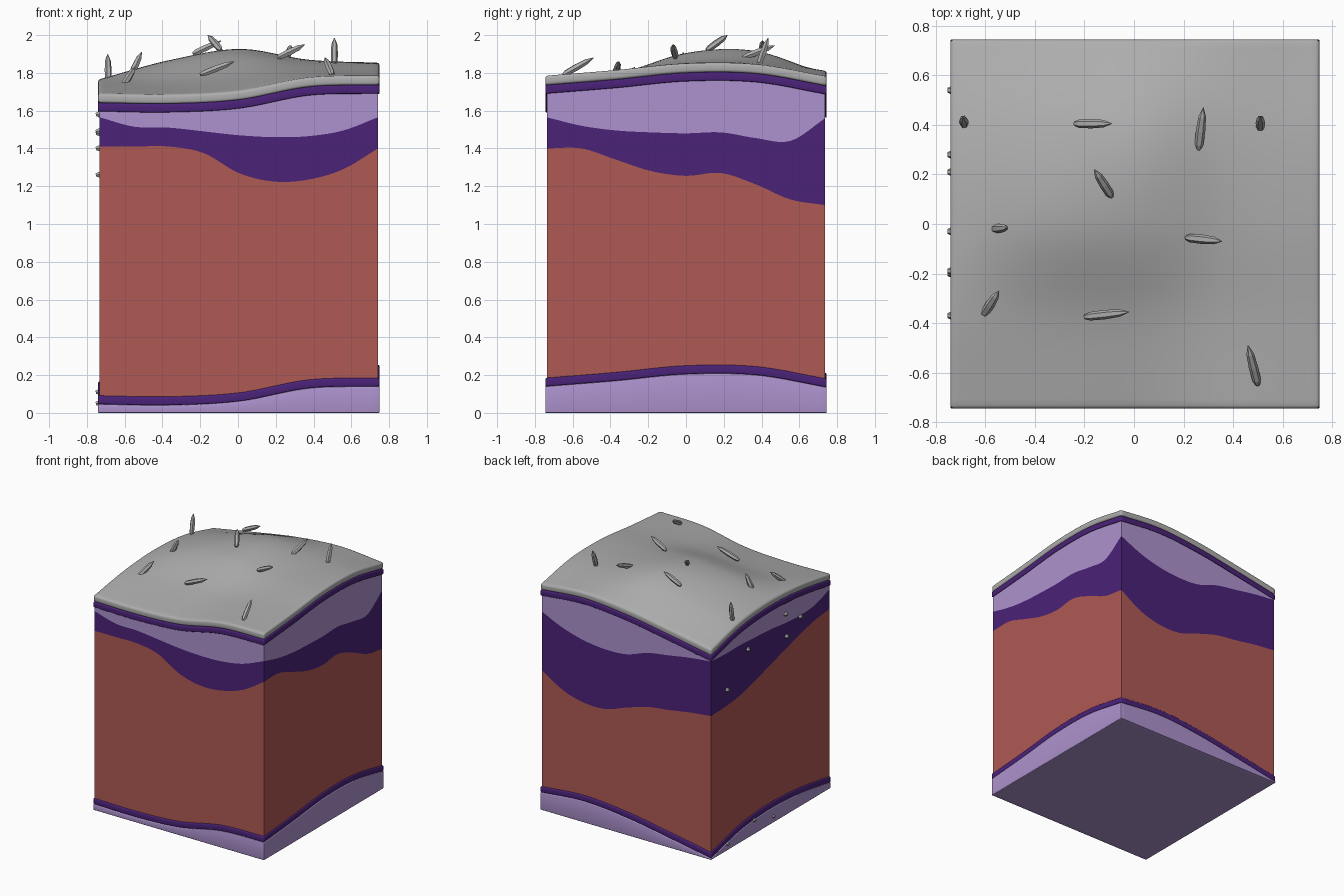
import bpy, bmesh, math
from mathutils import Vector

if "Cube" in bpy.data.objects:
    bpy.data.objects.remove(bpy.data.objects["Cube"])

OX, HALF, CORE = 0.004, 0.745, 0.737


def material(name, rgb):
    m = bpy.data.materials.new(name)
    m.diffuse_color = (*rgb, 1)
    m.use_nodes = True
    m.node_tree.nodes["Principled BSDF"].inputs["Base Color"].default_value = m.diffuse_color
    return m


GREY = material("stone grey", (0.42, 0.42, 0.42))
DARK = material("dark purple", (0.07, 0.016, 0.19))
LILAC = material("lilac", (0.42, 0.29, 0.62))
RED = material("clay red", (0.43, 0.10, 0.09))


def curve(vals, t):
    """Smooth interpolation through evenly spaced values, t in 0..1."""
    n = len(vals) - 1
    f = min(max(t, 0), 1) * n
    i = min(int(f), n - 1)
    u = f - i
    b, c = vals[i], vals[i + 1]
    a = vals[i - 1] if i > 0 else 2 * b - c
    d = vals[i + 2] if i + 2 <= n else 2 * c - b
    return b + 0.5 * u * (c - a + u * (2*a - 5*b + 4*c - d + u * (3*(b - c) + d - a)))


# terrain heights, rows from front to back, columns from left to right
HEIGHTS = [
    (1.69, 1.685, 1.705, 1.775, 1.785),
    (1.745, 1.755, 1.785, 1.81, 1.815),
    (1.765, 1.86, 1.905, 1.86, 1.85),
    (1.74, 1.84, 1.915, 1.865, 1.845),
    (1.655, 1.72, 1.78, 1.81, 1.78),
]


def terrain(x, y):
    tx, ty = (x / HALF + 1) / 2, (y / HALF + 1) / 2
    return curve([curve(r, tx) for r in HEIGHTS], ty)


def finish(bm, name, mats, smooth=True):
    me = bpy.data.meshes.new(name)
    bm.normal_update()
    bm.to_mesh(me)
    bm.free()
    for m in mats:
        me.materials.append(m)
    ob = bpy.data.objects.new(name, me)
    bpy.context.collection.objects.link(ob)
    if smooth:
        bpy.ops.object.select_all(action='DESELECT')
        ob.select_set(True)
        bpy.context.view_layer.objects.active = ob
        bpy.ops.object.shade_smooth_by_angle(angle=math.radians(40))
    return ob


def slab(name, low, high, mat, bevel, n=40):
    """Square layer between two height functions with rounded rims."""
    bm = bmesh.new()
    grid = [[[None] * (n + 1) for _ in range(n + 1)] for _ in range(2)]
    for k, fn in enumerate((low, high)):
        for j in range(n + 1):
            for i in range(n + 1):
                x, y = HALF * (2 * i / n - 1), HALF * (2 * j / n - 1)
                grid[k][j][i] = bm.verts.new((x + OX, y, fn(x, y)))
    lo, hi = grid
    for j in range(n):
        for i in range(n):
            bm.faces.new((hi[j][i], hi[j][i+1], hi[j+1][i+1], hi[j+1][i]))
            bm.faces.new((lo[j][i], lo[j+1][i], lo[j+1][i+1], lo[j][i+1]))
    ring = ([(0, i) for i in range(n)] + [(j, n) for j in range(n)]
            + [(n, n - i) for i in range(n)] + [(n - j, 0) for j in range(n)])
    for (a, b), (c, d) in zip(ring, ring[1:] + ring[:1]):
        bm.faces.new((lo[a][b], lo[c][d], hi[c][d], hi[a][b]))
    bm.normal_update()
    sharp = [e for e in bm.edges if e.calc_face_angle(0) > 0.9]
    bmesh.ops.bevel(bm, geom=sharp, offset=bevel, segments=3, profile=0.5,
                    affect='EDGES', clamp_overlap=True)
    return finish(bm, name, [mat])


slab("top_ground", lambda x, y: terrain(x, y) - 0.05, terrain, GREY, 0.014)
slab("top_trim", lambda x, y: terrain(x, y) - 0.095,
     lambda x, y: terrain(x, y) - 0.05, DARK, 0.008)
slab("bottom_trim", lambda x, y: terrain(x, y) - 1.645,
     lambda x, y: terrain(x, y) - 1.60, DARK, 0.008)
slab("base", lambda x, y: 0.0,
     lambda x, y: max(terrain(x, y) - 1.645, 0.012), LILAC, 0.005)

# strata lines per side, counter-clockwise: front, right, back, left
RED_TOP = [
    (1.41, 1.41, 1.41, 1.375, 1.27, 1.225, 1.235, 1.29, 1.40),
    (1.40, 1.40, 1.34, 1.28, 1.255, 1.27, 1.21, 1.13, 1.10),
    (1.10, 0.99, 0.94, 0.94, 1.0, 1.055, 1.08, 1.11, 1.13),
    (1.13, 1.135, 1.155, 1.20, 1.25, 1.30, 1.35, 1.39, 1.41),
]
DARK_TOP = [
    (1.565, 1.515, 1.51, 1.49, 1.47, 1.46, 1.465, 1.495, 1.565),
    (1.565, 1.52, 1.495, 1.485, 1.48, 1.485, 1.455, 1.44, 1.56),
    (1.56, 1.48, 1.43, 1.41, 1.42, 1.48, 1.51, 1.54, 1.56),
    (1.56, 1.55, 1.55, 1.54, 1.53, 1.51, 1.50, 1.51, 1.565),
]

# core walls: red, dark purple and lilac strata
bm = bmesh.new()
N = 48
cols = []
for side in range(4):
    for i in range(N):
        t = i / N
        s = CORE * (2 * t - 1)
        x, y = [(s, -CORE), (CORE, s), (-s, CORE), (-CORE, -s)][side]
        h = terrain(x, y)
        zs = (h - 1.62, curve(RED_TOP[side], t),
              min(curve(DARK_TOP[side], t), h - 0.09), h - 0.08)
        cols.append([bm.verts.new((x + OX, y, z)) for z in zs])
for a, b in zip(cols, cols[1:] + cols[:1]):
    for k in range(3):
        bm.faces.new((a[k], b[k], b[k + 1], a[k + 1])).material_index = k
finish(bm, "core_strata", [RED, DARK, LILAC], smooth=False)


def spike(name, base, tip, radius=0.019, sides=6):
    """Faceted shard, blunt at the base and pointed at the tip."""
    base, tip = Vector(base), Vector(tip)
    axis = tip - base
    rot = axis.to_track_quat('Z', 'Y')
    bm = bmesh.new()
    rings = []
    for t, r in ((0, 0.5), (0.12, 0.9), (0.45, 1.0), (0.78, 0.8), (1, 0.08)):
        rings.append([bm.verts.new(base + axis * t + rot @ Vector(
            (r * radius * math.cos(2 * math.pi * k / sides),
             r * radius * math.sin(2 * math.pi * k / sides), 0)))
            for k in range(sides)])
    for a, b in zip(rings, rings[1:]):
        for k in range(sides):
            m = (k + 1) % sides
            bm.faces.new((a[k], a[m], b[m], b[k]))
    bm.faces.new(rings[0][::-1])
    bm.faces.new(rings[-1])
    finish(bm, name, [GREY], smooth=False)


# shards standing on the ground
SHARDS = [
    ((-0.685, 0.40, 1.74), (-0.69, 0.43, 1.90)),
    ((-0.24, 0.405, 1.90), (-0.09, 0.405, 1.97)),
    ((-0.09, 0.11, 1.92), (-0.16, 0.22, 2.0)),
    ((0.26, 0.30, 1.88), (0.28, 0.47, 1.945)),
    ((0.51, 0.385, 1.84), (0.51, 0.435, 1.985)),
    ((-0.57, -0.02, 1.78), (-0.51, -0.015, 1.91)),
    ((0.21, -0.055, 1.88), (0.355, -0.07, 1.95)),
    ((-0.61, -0.37, 1.73), (-0.545, -0.27, 1.83)),
    ((0.50, -0.65, 1.79), (0.46, -0.49, 1.88)),
    ((-0.2, -0.375, 1.79), (-0.02, -0.355, 1.86)),
]
for i, (b, t) in enumerate(SHARDS):
    spike(f"ground_shard_{i + 1}", b, t)

# buried shards whose blunt ends poke out of the left wall (y, z)
BURIED = [(-0.19, 1.58), (-0.2, 1.40), (-0.37, 1.49), (0.28, 1.48),
          (0.54, 1.26), (0.21, 0.11), (-0.03, 0.05), (0.54, 0.05)]
for i, (y, z) in enumerate(BURIED):
    spike(f"wall_shard_{i + 1}", (-0.753, y, z), (-0.62, y, z + 0.01))
